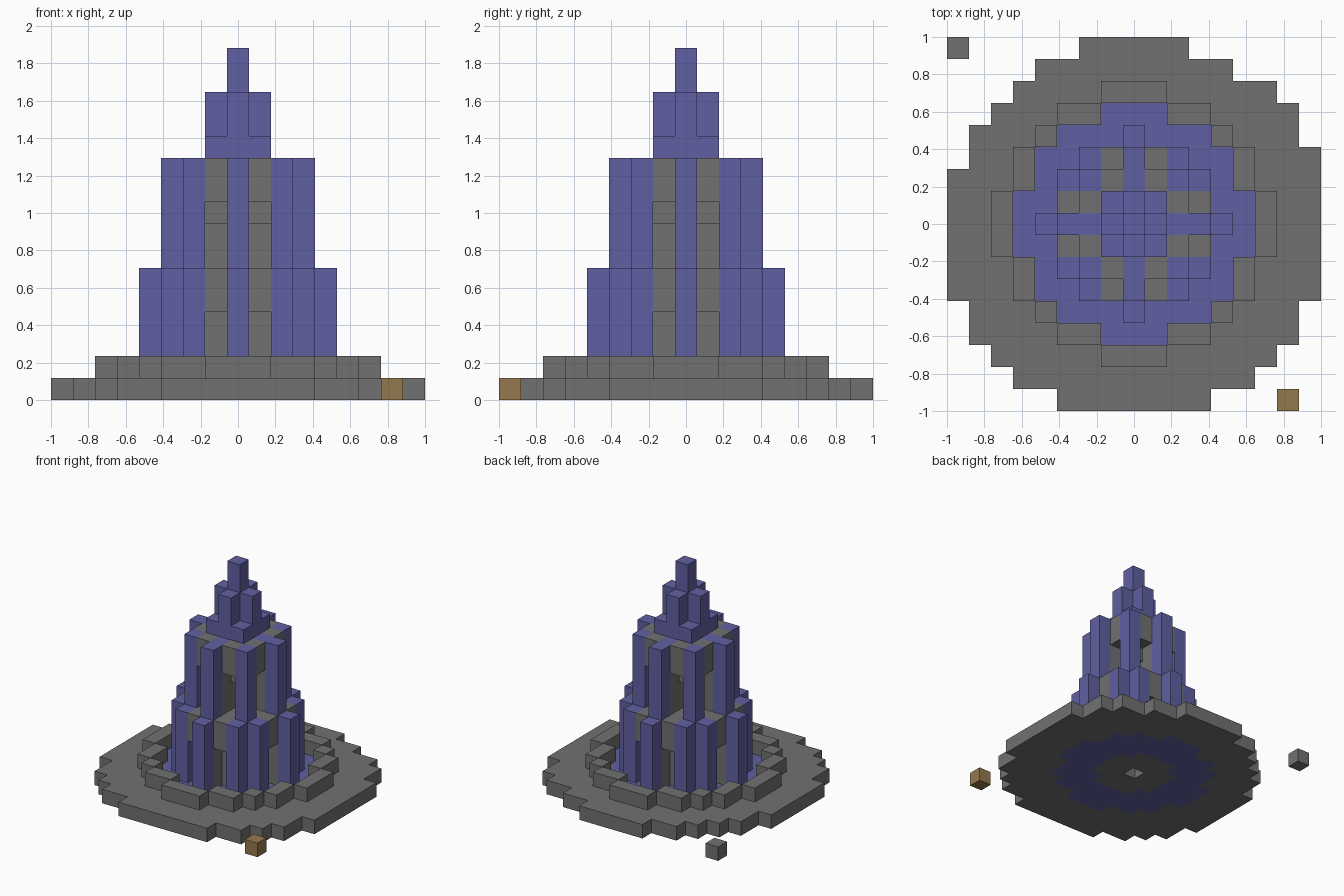
import bpy
import bmesh
from mathutils import Vector

U = 2 / 17          # edge of one block
SPAN = range(-8, 9)

cube = bpy.data.objects.get("Cube")
if cube:
    bpy.data.objects.remove(cube, do_unlink=True)


def make_material(name, rgb):
    mat = bpy.data.materials.new(name)
    mat.use_nodes = True
    mat.diffuse_color = (*rgb, 1)
    mat.node_tree.nodes["Principled BSDF"].inputs["Base Color"].default_value = (*rgb, 1)
    return mat


stone = make_material("stone grey", (0.165, 0.165, 0.165))
blue = make_material("muted blue", (0.117, 0.117, 0.36))
wood = make_material("wood brown", (0.30, 0.19, 0.075))

blocks = {}         # grid cell -> part name
parts = {}          # part name -> material


def fill(part, mat, plan, low, high):
    """Stack a plan of (i, j) cells from layer low to layer high."""
    parts[part] = mat
    for i, j in plan:
        for k in range(low, high + 1):
            blocks[i, j, k] = part


def around(*cells):
    """Repeat cells in all eight mirrored and swapped positions."""
    return {(s * a, t * b) for i, j in cells for a, b in ((i, j), (j, i))
            for s in (-1, 1) for t in (-1, 1)}


def disc(reach):
    """Round plan given the half width of each row, from the middle out."""
    return {(i, j) for j in SPAN for i in SPAN
            if abs(j) < len(reach) and abs(i) <= reach[abs(j)]}


# Stepped base, slightly irregular on its left and back rims
left = (3, 5, 6, 7, 7, 8, 8, 8, 8, 8, 8, 7, 7, 6, 5, 4, 2)
right = (3, 5, 6, 7, 7, 8, 8, 8, 8, 8, 8, 8, 7, 7, 6, 4, 2)
base = {(i, j) for j, a, b in zip(SPAN, left, right) for i in range(-a, b + 1)}
court = disc((5, 5, 4, 4, 3, 1))
core = disc((2, 2, 1))
fill("base_disc", stone, base - court, 0, 0)
fill("court_floor", blue, court - core, 0, 0)
fill("inner_floor", stone, core - {(0, 0)}, 0, 0)

# Low round wall
fill("ring_wall", stone, disc((6, 6, 5, 5, 4, 3, 1)) - court, 1, 1)

# Lower storey: core, jambs, lintels and outer pillars
fill("lower_core", stone, core - {(0, 0)}, 1, 5)
fill("lower_jambs", stone, around((0, 3)), 1, 3)
fill("lower_lintels", stone, around((1, 3)), 4, 5)
fill("lower_pillars", blue, around((0, 4), (2, 3)), 1, 5)

# Upper storey: shaft, ceiling, jambs, lintels and tall pillars
fill("upper_shaft", stone, around((0, 1)), 6, 7)
fill("upper_ceiling", stone, disc((1, 1)), 8, 10)
fill("upper_jambs", stone, around((0, 2)), 6, 9)
fill("upper_lintels", stone, around((1, 2)), 9, 10)
fill("upper_beams", blue, around((0, 2)), 10, 10)
fill("tall_pillars", blue, around((2, 2)), 1, 10)
fill("axis_pillars", blue, around((0, 3)), 4, 10)

# Stepped spire
fill("spire_slab", blue, disc((1, 1)), 11, 11)
fill("spire_cross", blue, disc((1, 0)), 12, 13)
fill("spire_tip", blue, {(0, 0)}, 14, 15)

# Loose corner blocks
fill("back_corner_block", stone, {(-8, 8)}, 0, 0)
fill("front_corner_block", wood, {(7, -8)}, 0, 0)


def add_face(bm, cell, axis, sign):
    """Add one square side of a block, wound to face outwards."""
    centre = Vector(cell) + Vector((0, 0, 0.5))
    normal, u, v = Vector(), Vector(), Vector()
    normal[axis] = sign / 2
    u[(axis + 1) % 3] = sign / 2
    v[(axis + 2) % 3] = 1 / 2
    corners = (-u - v, u - v, u + v, v - u)
    bm.faces.new([bm.verts.new((centre + normal + c) * U) for c in corners])


# One mesh per part, keeping only the exposed sides of its blocks
for part, mat in parts.items():
    bm = bmesh.new()
    for cell, owner in blocks.items():
        if owner != part:
            continue
        for axis in range(3):
            for sign in (-1, 1):
                near = list(cell)
                near[axis] += sign
                if tuple(near) not in blocks:
                    add_face(bm, cell, axis, sign)
    bmesh.ops.remove_doubles(bm, verts=bm.verts, dist=0.001)
    mesh = bpy.data.meshes.new(part)
    bm.to_mesh(mesh)
    bm.free()
    mesh.materials.append(mat)
    bpy.context.collection.objects.link(bpy.data.objects.new(part, mesh))
